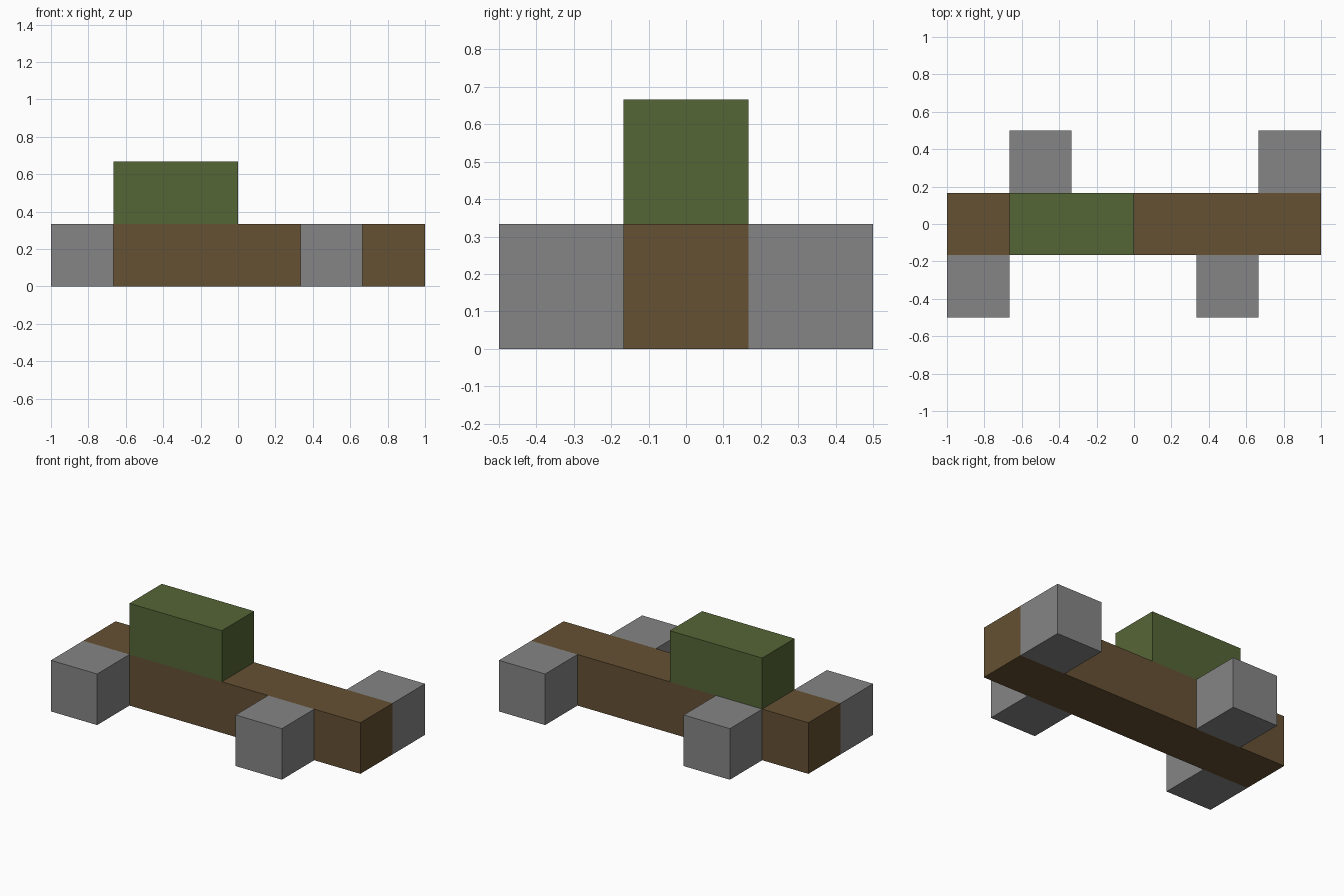
import bpy

if "Cube" in bpy.data.objects:
    bpy.data.objects.remove(bpy.data.objects["Cube"], do_unlink=True)

U = 1 / 3  # one block


def material(name, rgb):
    mat = bpy.data.materials.new(name)
    mat.use_nodes = True
    colour = (*rgb, 1)
    mat.diffuse_color = colour
    bsdf = next(n for n in mat.node_tree.nodes if n.type == 'BSDF_PRINCIPLED')
    bsdf.inputs["Base Color"].default_value = colour
    return mat


def box(name, centre, size, mat):
    """Box with centre and size given in blocks."""
    bpy.ops.mesh.primitive_cube_add(size=1, location=[c * U for c in centre])
    obj = bpy.context.object
    obj.name = name
    obj.scale = [s * U for s in size]
    bpy.ops.object.transform_apply(location=False, rotation=False, scale=True)
    obj.data.materials.append(mat)
    return obj


brown = material("brown", (0.130, 0.082, 0.033))
green = material("olive green", (0.091, 0.133, 0.037))
grey = material("grey", (0.235, 0.235, 0.235))

# Long body and the raised block on top
box("body", (0, 0, 0.5), (6, 1, 1), brown)
box("top_block", (-1, 0, 1.5), (2, 1, 1), green)

# Staggered side blocks
for name, x, y in (("front_right_block", -2.5, -1), ("front_left_block", 1.5, -1),
                   ("back_right_block", -1.5, 1), ("back_left_block", 2.5, 1)):
    box(name, (x, y, 0.5), (1, 1, 1), grey)
